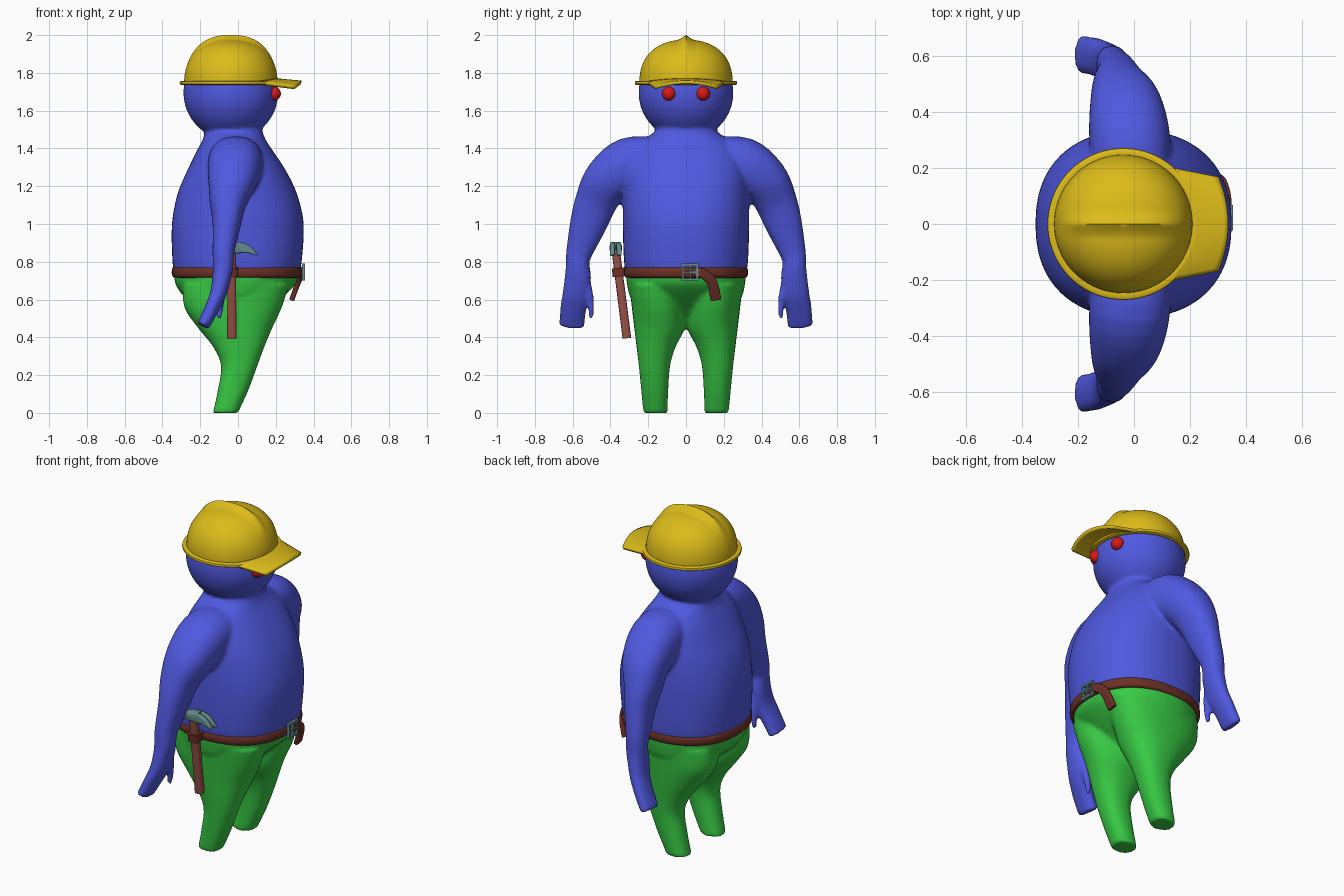
import bpy, bmesh, math
from mathutils import Vector

if "Cube" in bpy.data.objects:
    bpy.data.objects.remove(bpy.data.objects["Cube"])

X, Y, Z = Vector((1, 0, 0)), Vector((0, 1, 0)), Vector((0, 0, 1))


def mat(name, *rgb):
    m = bpy.data.materials.new(name)
    m.diffuse_color = (*rgb, 1)
    m.use_nodes = True
    m.node_tree.nodes["Principled BSDF"].inputs["Base Color"].default_value = m.diffuse_color
    return m


BLUE = mat("blue", .08, .10, .75)
GREEN = mat("green", .04, .60, .06)
YELLOW = mat("yellow", .72, .50, .01)
LEATHER = mat("leather", .15, .03, .02)
WOOD = mat("wood", .30, .08, .06)
STEEL = mat("steel", .13, .26, .26)
RED = mat("red", .70, .01, .01)


def finish(bm, name, material, angle=40):
    bmesh.ops.recalc_face_normals(bm, faces=bm.faces)
    me = bpy.data.meshes.new(name)
    bm.to_mesh(me)
    bm.free()
    ob = bpy.data.objects.new(name, me)
    bpy.context.collection.objects.link(ob)
    me.materials.append(material)
    bpy.ops.object.select_all(action='DESELECT')
    ob.select_set(True)
    bpy.context.view_layer.objects.active = ob
    bpy.ops.object.shade_smooth_by_angle(angle=math.radians(angle))
    return ob


def fuse(ob, voxel, repeat):
    m = ob.modifiers.new("fuse", 'REMESH')
    m.mode, m.voxel_size, m.use_smooth_shade = 'VOXEL', voxel, True
    s = ob.modifiers.new("blend", 'SMOOTH')
    s.factor, s.iterations = .5, repeat


def skin(bm, rings, closed=False):
    vs = [[bm.verts.new(p) for p in r] for r in rings]
    n = len(vs[0])
    for a, b in zip(vs, vs[1:] + vs[:1] if closed else vs[1:]):
        for i in range(n):
            bm.faces.new((a[i], a[(i + 1) % n], b[(i + 1) % n], b[i]))
    if not closed:
        bm.faces.new(vs[0])
        bm.faces.new(vs[-1])


def sup(a, n):
    c, s = math.cos(a), math.sin(a)
    return (math.copysign(abs(c) ** (2 / n), c), math.copysign(abs(s) ** (2 / n), s))


def loft(bm, rows, n=2.0, seg=32, steps=4, ref=X, axis=None):
    """rows of (x, y, z, half width along ref, half width across)"""
    P = [Vector(r) for r in rows]
    fine = []
    for i in range(len(P) - 1):
        p0, p1, p2, p3 = P[max(i - 1, 0)], P[i], P[i + 1], P[min(i + 2, len(P) - 1)]
        for k in range(steps):
            t = k / steps
            fine.append(.5 * (2 * p1 + (p2 - p0) * t + (2 * p0 - 5 * p1 + 4 * p2 - p3) * t * t
                              + (3 * p1 - p0 - 3 * p2 + p3) * t ** 3))
    fine.append(P[-1])
    rings = []
    for i, f in enumerate(fine):
        c = Vector(f[:3])
        t = axis or (Vector(fine[min(i + 1, len(fine) - 1)][:3])
                     - Vector(fine[max(i - 1, 0)][:3])).normalized()
        u = (ref - t * ref.dot(t)).normalized()
        v = t.cross(u)
        ring = []
        for k in range(seg):
            a, b = sup(2 * math.pi * k / seg, n)
            ring.append(c + u * a * f[3] + v * b * f[4])
        rings.append(ring)
    skin(bm, rings)


def boxrow(z, x0, x1, y0, y1, s=1):
    return ((x0 + x1) / 2, s * (y0 + y1) / 2, z, (x1 - x0) / 2, (y1 - y0) / 2)


# body: torso, head, arms, hands and thumbs fused into one skin
bm = bmesh.new()
torso = [(.73, -.335, .322, .315), (.80, -.347, .337, .328), (1.0, -.350, .348, .335),
         (1.16, -.320, .312, .333), (1.28, -.270, .255, .325), (1.38, -.222, .190, .295),
         (1.44, -.190, .150, .240), (1.49, -.175, .130, .165), (1.56, -.17, .12, .15)]
loft(bm, [boxrow(z, a, b, -y, y) for z, a, b, y in torso], n=2.3, seg=48, axis=Z)
head = bmesh.ops.create_uvsphere(bm, u_segments=48, v_segments=32, radius=.251)
bmesh.ops.translate(bm, verts=head["verts"], vec=(-.038, 0, 1.695))
arm = [(-.01, .15, 1.33, .14, .13), (-.015, .30, 1.31, .145, .148), (-.03, .415, 1.23, .13, .128),
       (-.052, .475, 1.12, .10, .112), (-.06, .517, 1.0, .075, .098), (-.077, .565, .85, .058, .070),
       (-.078, .574, .79, .055, .062), (-.086, .572, .72, .05, .07), (-.105, .583, .63, .043, .07),
       (-.14, .597, .55, .038, .069), (-.185, .605, .46, .034, .067)]
thumb = [(-.08, .53, .72, .02, .02), (-.088, .511, .63, .022, .020),
         (-.095, .503, .56, .020, .016), (-.10, .503, .50, .014, .012)]
for s in (1, -1):
    for part, n in ((arm, 2.3), (thumb, 2)):
        loft(bm, [(x, s * y, z, a, b) for x, y, z, a, b in part], n=n)
fuse(finish(bm, "body", BLUE), .01, 8)

# trousers
bm = bmesh.new()
hips = [(.75, -.34, .325, .318), (.68, -.33, .305, .312), (.60, -.27, .22, .285),
        (.52, -.14, .12, .17), (.45, -.04, .04, .05)]
loft(bm, [boxrow(z, a, b, -y, y) for z, a, b, y in hips], n=2.2, seg=48, axis=Z)
leg = [(.68, -.29, .27, .0, .30), (.56, -.285, .233, .0, .287), (.45, -.212, .182, .006, .274),
       (.35, -.132, .140, .055, .262), (.25, -.090, .103, .084, .250), (.12, -.107, .055, .094, .237),
       (0, -.133, .0, .098, .226)]
for s in (1, -1):
    loft(bm, [boxrow(*r, s) for r in leg], n=2.3, axis=Z)
fuse(finish(bm, "trousers", GREEN), .01, 8)

# eyes
for side, s in (("right", -1), ("left", 1)):
    bm = bmesh.new()
    e = bmesh.ops.create_uvsphere(bm, u_segments=24, v_segments=16, radius=.037)
    bmesh.ops.translate(bm, verts=e["verts"], vec=(.190, s * .09, 1.69))
    finish(bm, side + "_eye", RED)

# helmet dome with a centre ridge
HX = -.038
bm = bmesh.new()
rings = []
for j in range(33):
    q = j / 32 * math.pi / 2
    r, h = math.cos(q) ** (2 / 2.3) if j < 32 else .002, math.sin(q) ** (2 / 2.3)
    ring = []
    for k in range(96):
        a = 2 * math.pi * k / 96
        x, y = .247 * r * math.cos(a), .247 * r * math.sin(a)
        ridge = .026 * max(0, 1 - abs(y) / .05) ** 1.5 * max(0, 1 - (x / .23) ** 4)
        ring.append((HX + x, y, 1.745 + .23 * h + ridge))
    rings.append(ring)
skin(bm, rings)
finish(bm, "helmet_dome", YELLOW, 60)

# helmet brim
bm = bmesh.new()
rings = []
for k in range(72):
    a = 2 * math.pi * k / 72
    d = Vector((math.cos(a), math.sin(a), 0))
    rings.append([Vector((HX, 0, 1.747)) + d * (.252 + .019 * p) + Z * .011 * q
                  for p, q in (sup(2 * math.pi * i / 12, 3) for i in range(12))])
skin(bm, rings, closed=True)
finish(bm, "helmet_brim", YELLOW)

# helmet visor: drooping plate
bm = bmesh.new()
grid = []
for i in range(25):
    s = i / 12 - 1
    y0 = .205 * s
    x0 = HX + math.sqrt(.245 ** 2 - y0 ** 2)
    x1 = .335 - .035 * s * s
    row = []
    for k in range(9):
        t = k / 8
        row.append(bm.verts.new((x0 + (x1 - x0) * t, y0 + (.165 * s - y0) * t,
                                 1.762 - .012 * t - .014 * s * s - .014 * t * s * s)))
    grid.append(row)
for a, b in zip(grid, grid[1:]):
    for k in range(8):
        bm.faces.new((a[k], b[k], b[k + 1], a[k + 1]))
visor = finish(bm, "helmet_visor", YELLOW)
m = visor.modifiers.new("thickness", 'SOLIDIFY')
m.thickness, m.offset = .018, 0

# belt
bm = bmesh.new()
rings = []
for k in range(72):
    a, b = sup(2 * math.pi * k / 72, 2.3)
    rings.append([((-.006 + (.327 + .018 * p) * a), (.310 + .018 * p) * b, .745 + .03 * q)
                  for p, q in (sup(2 * math.pi * i / 16, 2.5) for i in range(16))])
skin(bm, rings, closed=True)
finish(bm, "belt", LEATHER)

# hanging belt end
bm = bmesh.new()
loft(bm, [(.337, .03, .748, .012, .024), (.334, .09, .738, .013, .025),
          (.318, .138, .69, .013, .027), (.285, .158, .60, .013, .029)], n=4)
finish(bm, "belt_end", LEATHER)

# buckle: square frame and prong
bm = bmesh.new()
for dy, dz, ly, lz in ((-.038, 0, .012, .09), (.038, 0, .012, .09), (0, .039, .09, .012),
                       (0, -.039, .09, .012), (0, 0, .076, .009), (0, 0, .009, .076)):
    v = bmesh.ops.create_cube(bm, size=1)["verts"]
    bmesh.ops.scale(bm, verts=v, vec=(.016, ly, lz))
    bmesh.ops.translate(bm, verts=v, vec=(.346, .022 + dy, .745 + dz))
finish(bm, "buckle", STEEL)

# hammer handle and its belt loop
bm = bmesh.new()
loft(bm, [(-.033, -.313, .395, .025, .023), (-.033, -.373, .87, .022, .022)], n=3, steps=1)
finish(bm, "hammer_handle", WOOD)
bm = bmesh.new()
loft(bm, [(-.033, -.352, .722, .034, .036), (-.033, -.357, .768, .034, .036)], n=4, steps=1)
finish(bm, "hammer_loop", LEATHER)

# hammer head with split claw
bm = bmesh.new()
loft(bm, [(-.12, -.372, .873, .032, .032), (-.085, -.372, .873, .032, .032),
          (-.07, -.372, .873, .024, .024), (-.05, -.372, .873, .03, .032),
          (.012, -.372, .875, .031, .031)], n=3, ref=Y, steps=2)
for s in (1, -1):
    loft(bm, [(-.01, -.372 + s * .016, .875, .014, .030), (.035, -.372 + s * .017, .872, .014, .024),
              (.07, -.372 + s * .018, .857, .013, .015), (.102, -.372 + s * .019, .834, .011, .003)],
         n=4, ref=Y)
finish(bm, "hammer_head", STEEL)
